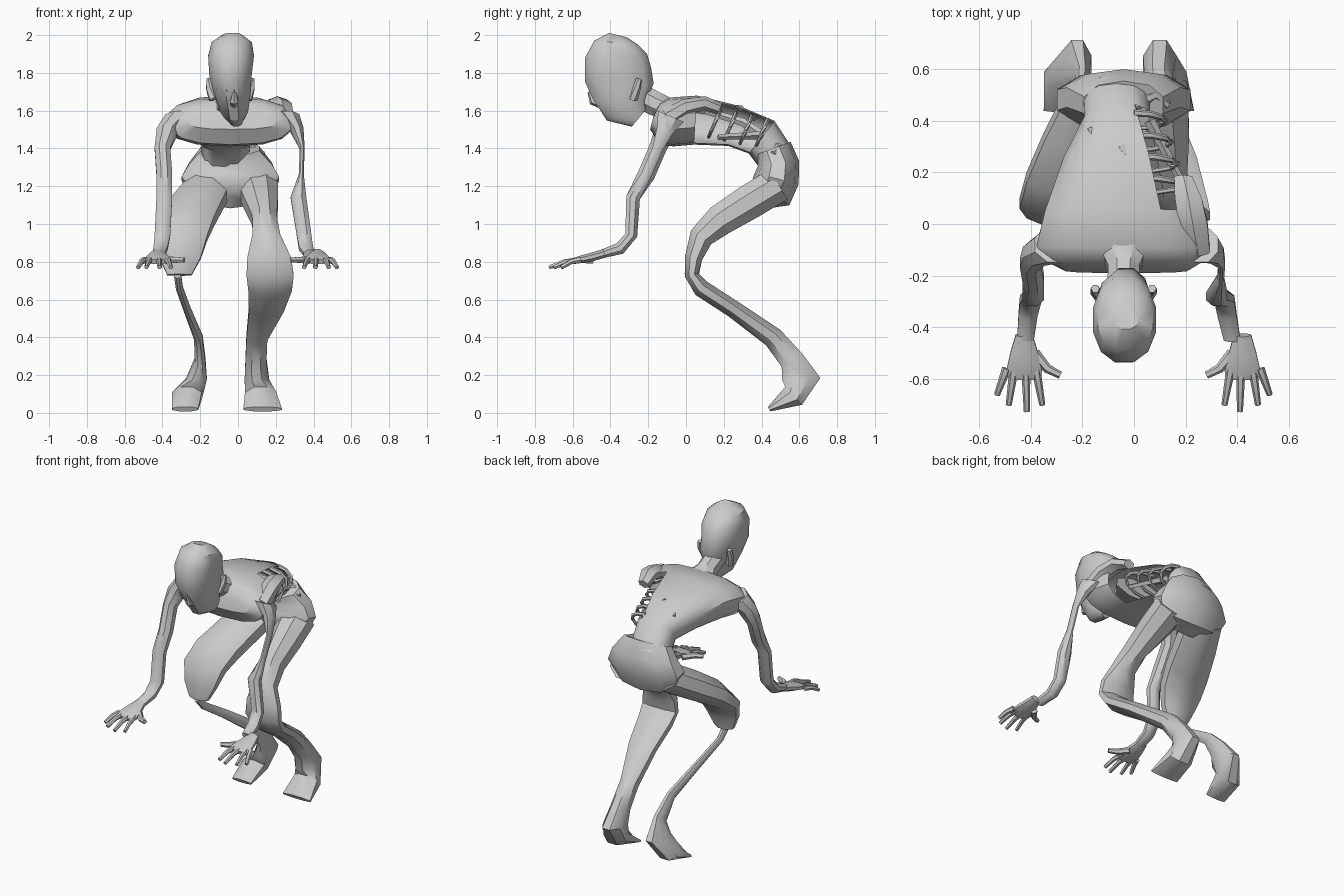
import bpy, bmesh, math
from mathutils import Vector

if "Cube" in bpy.data.objects:
    bpy.data.objects.remove(bpy.data.objects["Cube"], do_unlink=True)

GREY = (0.6, 0.6, 0.6, 1)
skin = bpy.data.materials.new("grey skin")
skin.use_nodes = True
skin.diffuse_color = GREY
skin.node_tree.nodes["Principled BSDF"].inputs["Base Color"].default_value = GREY


def blend(keys, t):
    """Read a value at t (from zero to one) along evenly spaced keys."""
    if len(keys) == 1:
        return keys[0]
    place = t * (len(keys) - 1)
    low = min(int(place), len(keys) - 2)
    return keys[low] + (keys[low + 1] - keys[low]) * (place - low)


def skin_loops(name, rings, hole=None):
    """Join rings of positions into a closed tube, then shade it."""
    bm = bmesh.new()
    loops = [[bm.verts.new(position) for position in ring] for ring in rings]
    for low, high in zip(loops, loops[1:]):
        for k in range(len(low)):
            n = (k + 1) % len(low)
            bm.faces.new((low[k], low[n], high[n], high[k]))
    bm.faces.new(loops[0])
    bm.faces.new(loops[-1])
    bmesh.ops.recalc_face_normals(bm, faces=bm.faces)
    if hole:
        torn = [face for face in bm.faces if hole(face.calc_center_median())]
        bmesh.ops.delete(bm, geom=torn, context="FACES")
    mesh = bpy.data.meshes.new(name)
    bm.to_mesh(mesh)
    bm.free()
    mesh.materials.append(skin)
    obj = bpy.data.objects.new(name, mesh)
    bpy.context.collection.objects.link(obj)
    bpy.ops.object.select_all(action="DESELECT")
    obj.select_set(True)
    bpy.context.view_layer.objects.active = obj
    bpy.ops.object.shade_smooth_by_angle(angle=math.radians(40))


def power(value, exponent):
    return math.copysign(abs(value) ** exponent, value)


def sweep(name, path, xs, widths, depths, sides=8, boxy=1, hole=None):
    """Sweep an oval along a (y, z) path; x, width and depth follow their keys."""
    centres = [Vector((0, y, z)) for y, z in path]
    last = len(path) - 1
    rings = []
    for i, centre in enumerate(centres):
        t = i / last
        along = centres[min(i + 1, last)] - centres[max(i - 1, 0)]
        across = Vector((1, 0, 0))
        deep = across.cross(along).normalized() * blend(depths, t)
        middle = centre + across * blend(xs, t)
        angles = [math.tau * (k + 0.5) / sides for k in range(sides)]
        rings.append([middle + across * blend(widths, t) * power(math.cos(a), boxy)
                      + deep * power(math.sin(a), boxy) for a in angles])
    skin_loops(name, rings, hole)


def strut(name, points, radius, sides=6):
    """Sweep a thin tapering bar through points lying in any direction."""
    points = [Vector(point) for point in points]
    last = len(points) - 1
    rings = []
    for i, point in enumerate(points):
        along = points[min(i + 1, last)] - points[max(i - 1, 0)]
        turn = along.to_track_quat("Z", "Y")
        size = blend((radius, radius * 0.65), i / last)
        angles = [math.tau * k / sides for k in range(sides)]
        rings.append([point + turn @ Vector((size * math.cos(a), size * math.sin(a), 0))
                      for a in angles])
    skin_loops(name, rings)


def in_wound(centre):
    return centre.x > 0.03 and 0.1 < centre.y < 0.4


# Pelvis and hunched torso, torn open at the left flank
sweep("pelvis", [(.4, 1.13), (.45, 1.17), (.48, 1.24), (.49, 1.32), (.46, 1.4)],
      [-.04], [.1, .23, .27, .23, .16], [.06, .12, .12, .11, .1], 10, 0.9)
sweep("torso", [(.49, 1.33), (.4, 1.46), (.25, 1.52), (.05, 1.55), (-.08, 1.54), (-.14, 1.53), (-.18, 1.54)],
      [-.07, -.05, -.03], [.13, .13, .22, .3, .34, .32, .24], [.1, .11, .11, .13, .13, .11, .04],
      14, 0.8, in_wound)

# Shoulder blade and ragged flaps on the back
sweep("left_shoulder_blade", [(.18, 1.61), (.1, 1.64), (0, 1.62), (-.1, 1.56)],
      [.19, .25], [.04, .07, .05], [.03, .04, .05], 6)
for number, (x, y, z) in enumerate([(-.17, .37, 1.56), (-.05, .3, 1.61)]):
    strut(f"back_flap_{number}", [(x, y, z), (x + .02, y - .03, z + .01)], .02, 3)

# Bare ribs and spine bones inside the wound
half_circle = [math.pi * step / 6 for step in range(7)]
for number in range(4):
    t = number / 3
    reach, y, z = blend((.19, .12), t), blend((.15, .4), t), blend((1.53, 1.48), t)
    strut(f"rib_{number}", [(reach * math.sin(a), y + .03 * math.cos(a), z + .07 * math.cos(a))
                            for a in half_circle], .014)
strut("loose_rib", [(.06, .4, 1.47), (.18, .17, 1.46)], .022, 4)
strut("spine", [(-.03, .48, 1.42), (-.03, .3, 1.54), (-.03, .1, 1.6)], .03)
strut("hip_bone", [(0, .46, 1.42), (.08, .5, 1.4), (.13, .46, 1.37)], .025)

# Neck and bowed head
sweep("neck", [(0, 1.59), (-.1, 1.61), (-.17, 1.64), (-.28, 1.7)],
      [-.04], [.19, .1, .065, .07], [.06, .07, .07])
sweep("head", [(-.25, 1.56), (-.31, 1.61), (-.33, 1.7), (-.36, 1.79), (-.37, 1.89), (-.37, 1.96), (-.36, 2)],
      [-.01, -.04, -.03], [.04, .075, .1, .115, .125, .11, .05], [.06, .13, .17, .185, .17, .12, .05],
      12, 0.9)
sweep("nose", [(-.51, 1.7), (-.49, 1.65), (-.44, 1.62)], [-.02], [.01, .024, .02], [.012, .024, .014], 6)
sweep("lips", [(-.42, 1.61), (-.37, 1.58)], [-.015], [.03], [.02], 6)
for name, sign in (("right", -1), ("left", 1)):
    face = -.04
    strut(name + "_brow", [(face + sign * .01, -.5, 1.71), (face + sign * .07, -.46, 1.72)], .02)
    ear = face + sign * .11
    strut(name + "_ear", [(ear - sign * .02, -.28, 1.66), (ear, -.26, 1.72), (ear, -.25, 1.77)], .026)

# Arms: the right one fleshy, the left one wasted above the elbow
arm = [(-.08, 1.57), (-.11, 1.5), (-.15, 1.4), (-.21, 1.26), (-.28, 1.14), (-.29, .94), (-.35, .87), (-.45, .84)]
sweep("right_arm", arm, [-.3, -.37, -.4, -.39, -.39, -.4, -.41, -.42],
      [.09, .065, .045, .045, .045, .045, .04, .035], [.08, .06, .05, .05, .04, .035, .035, .024])
sweep("left_arm", arm, [.26, .31, .34, .335, .32, .35, .36, .38],
      [.07, .04, .014, .014, .045, .042, .04, .035], [.08, .05, .03, .03, .04, .035, .035, .024])

# Hands with spread fingers
fingers = [(.105, -.66), (.06, -.7), (-.01, -.725), (-.07, -.7)]
for name, sign, centre in (("right", -1, -.425), ("left", 1, .42)):
    sweep(name + "_palm", [(-.43, .845), (-.5, .825), (-.57, .81), (-.6, .8)],
          [centre], [.036, .058, .075, .065], [.025, .025, .02, .014])
    for number, (spread, y) in enumerate(fingers):
        base = Vector((centre + sign * spread * 0.65, -.56, .81))
        tip = Vector((centre + sign * spread, y, .77))
        knuckle = base.lerp(tip, 0.5) + Vector((0, 0, .01))
        strut(f"{name}_finger_{number}", [base, knuckle, tip], .018)
    thumb = [(centre - sign * out, y, .81) for out, y in ((.04, -.5), (.09, -.56), (.14, -.585))]
    strut(name + "_thumb", thumb, .022)

# Legs: both follow one crouch, heavy thigh on the right and lean on the left
thigh = [(.49, 1.21), (.34, 1.12), (.18, 1.02), (.08, .93), (.04, .82)]
knee = [(.03, .73)]
lower_leg = [(.08, .66), (.25, .55), (.46, .4), (.56, .28), (.61, .18), (.57, .09), (.44, .02)]
thigh_depth = [.1, .1, .09, .07, .05, .04]
lower_depth = [.05, .05, .06, .07, .11, .07, .015]
sweep("right_thigh", thigh + knee, [-.15, -.3, -.31], [.13, .16, .15, .07], thigh_depth)
sweep("right_shin_and_foot", knee + lower_leg, [-.32, -.31, -.27, -.21, -.2, -.22, -.27, -.28],
      [.02, .02, .02, .025, .03, .06, .085, .075], [.03, .025, .03, .04, .065, .11, .07, .015])
sweep("left_leg", thigh + knee + lower_leg,
      [.1, .12, .14, .15, .165, .17, .17, .15, .1, .095, .1, .12, .13],
      [.12, .1, .07, .08, .125, .135, .125, .1, .06, .06, .07, .09, .11], thigh_depth + lower_depth)
